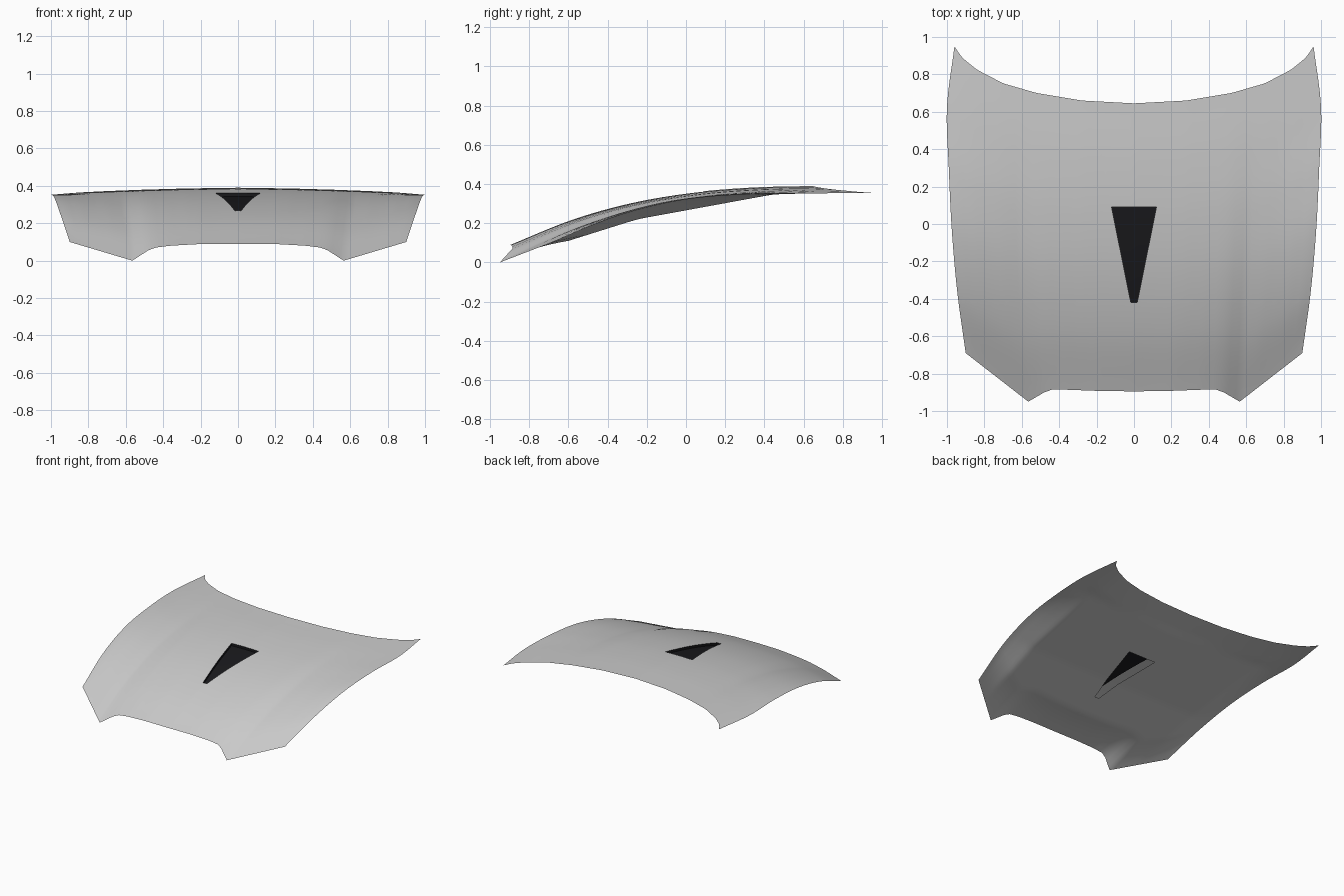
import bpy, bmesh, math
from mathutils import Vector

if "Cube" in bpy.data.objects:
    bpy.data.objects.remove(bpy.data.objects["Cube"])

# Boundary curves of the right half of the panel
centre = [(0, -.895, .09), (0, -.587, .215), (0, -.279, .303),
          (0, .029, .356), (0, .337, .382), (0, .645, .39)]
side = [(.90, -.69, .10), (.945, -.362, .235), (.974, -.034, .318),
        (.99, .294, .349), (1.0, .622, .352), (.96, .95, .355)]
front = [(0, -.895, .09), (.2, -.892, .089), (.36, -.886, .08), (.44, -.886, .07),
         (.48, -.90, .055), (.565, -.95, .0), (.90, -.69, .10)]
rear = [(0, .645, .39), (.28, .66, .386), (.52, .70, .379), (.70, .752, .372),
        (.84, .825, .365), (.92, .89, .359), (.96, .95, .355)]
# Lower side-view outline of the inner panel (y, z)
belly = [(-.95, .0), (-.25, .22), (.45, .348), (.95, .355)]


def smooth_curve(pts, t):
    p = [Vector(q) for q in pts]
    p = [2 * p[0] - p[1]] + p + [2 * p[-1] - p[-2]]
    n = len(pts) - 1
    i = min(int(t * n), n - 1)
    f = t * n - i
    a, b, c, d = p[i:i + 4]
    return .5 * (2 * b + (c - a) * f + (2 * a - 5 * b + 4 * c - d) * f * f
                 + (3 * b - a - 3 * c + d) * f ** 3)


def across(pts, x):
    for a, b in zip(pts, pts[1:]):
        if x <= b[0] + 1e-6:
            return Vector(a).lerp(Vector(b), (x - a[0]) / (b[0] - a[0]))
    return Vector(pts[-1])


def outer(u, v):
    # Blended patch between the four boundary curves
    a, b = u ** 2.5, 1 - (1 - v) ** 2
    f0, f1, r0, r1 = (Vector(q) for q in (front[0], front[-1], rear[0], rear[-1]))
    p = across(front, u * f1.x) * (1 - b) + across(rear, u * r1.x) * b
    p += (1 - a) * (smooth_curve(centre, v) - f0.lerp(r0, b))
    p += a * (smooth_curve(side, v) - f1.lerp(r1, b))
    return p


def inner(u, v):
    # Underside panel: meets the outer skin at the rim and hangs below it
    p = outer(u, v)
    sag = max(0, p.z - across(belly, p.y)[1]) if p.y > -.95 else 0
    rim = min(1, (1 - u) / .2) * min(1, v / .2) * min(1, (1 - v) / .15)
    p.z -= sag * rim
    return p


# across() on the belly outline returns 2D vectors: [1] is the height
NU, NV = 43, 40
y0, y1, w0, w1 = -.42, .09, .017, .12
slope = (w1 - w0) / (y1 - y0)


def sheet(fn):
    # Grid mirrored across x = 0, with the tapered vent outline scored in
    bm = bmesh.new()
    rows = []
    for j in range(NV + 1):
        half = [fn(i / NU, j / NV) for i in range(NU + 1)]
        full = [Vector((-p.x, p.y, p.z)) for p in half[:0:-1]] + half
        rows.append([bm.verts.new(p) for p in full])
    for r, s in zip(rows, rows[1:]):
        for i in range(2 * NU):
            bm.faces.new((r[i], r[i + 1], s[i + 1], s[i]))
    for co, no in [((0, y0, 0), (0, 1, 0)), ((0, y1, 0), (0, 1, 0)),
                   ((w0, y0, 0), (1, -slope, 0)), ((-w0, y0, 0), (-1, -slope, 0))]:
        bmesh.ops.bisect_plane(bm, geom=bm.verts[:] + bm.edges[:] + bm.faces[:],
                               plane_co=co, plane_no=no, dist=1e-5)
    return bm


def in_vent(face):
    c = face.calc_center_median()
    return y0 < c.y < y1 and abs(c.x) < w0 + slope * (c.y - y0)


def cut(bm, keep_vent):
    bmesh.ops.delete(bm, geom=[f for f in bm.faces if in_vent(f) != keep_vent],
                     context='FACES')


def finish(b, name):
    me = bpy.data.meshes.new(name)
    b.to_mesh(me)
    b.free()
    ob = bpy.data.objects.new(name, me)
    bpy.context.collection.objects.link(ob)
    bpy.ops.object.select_all(action='DESELECT')
    ob.select_set(True)
    bpy.context.view_layer.objects.active = ob
    bpy.ops.object.shade_smooth_by_angle(angle=math.radians(35))
    return ob


# Black vent: the cut-out patch pushed slightly down, with walls
vb = sheet(outer)
cut(vb, True)
top = vb.faces[:]
ext = bmesh.ops.extrude_face_region(vb, geom=top)['geom']
for v in (g for g in ext if isinstance(g, bmesh.types.BMVert)):
    v.co.z -= .02
bmesh.ops.delete(vb, geom=[f for f in top if f.is_valid], context='FACES_ONLY')
vent = finish(vb, "vent")
black = bpy.data.materials.new("black")
black.diffuse_color = (.01, .01, .012, 1)
black.use_nodes = True
black.node_tree.nodes["Principled BSDF"].inputs["Base Color"].default_value = black.diffuse_color
vent.data.materials.append(black)

# Outer hood skin with the vent opening
skin = sheet(outer)
cut(skin, False)
finish(skin, "hood_panel")

# Inner panel with matching opening, facing down
under = sheet(inner)
cut(under, False)
bmesh.ops.reverse_faces(under, faces=under.faces[:])
finish(under, "inner_panel")
